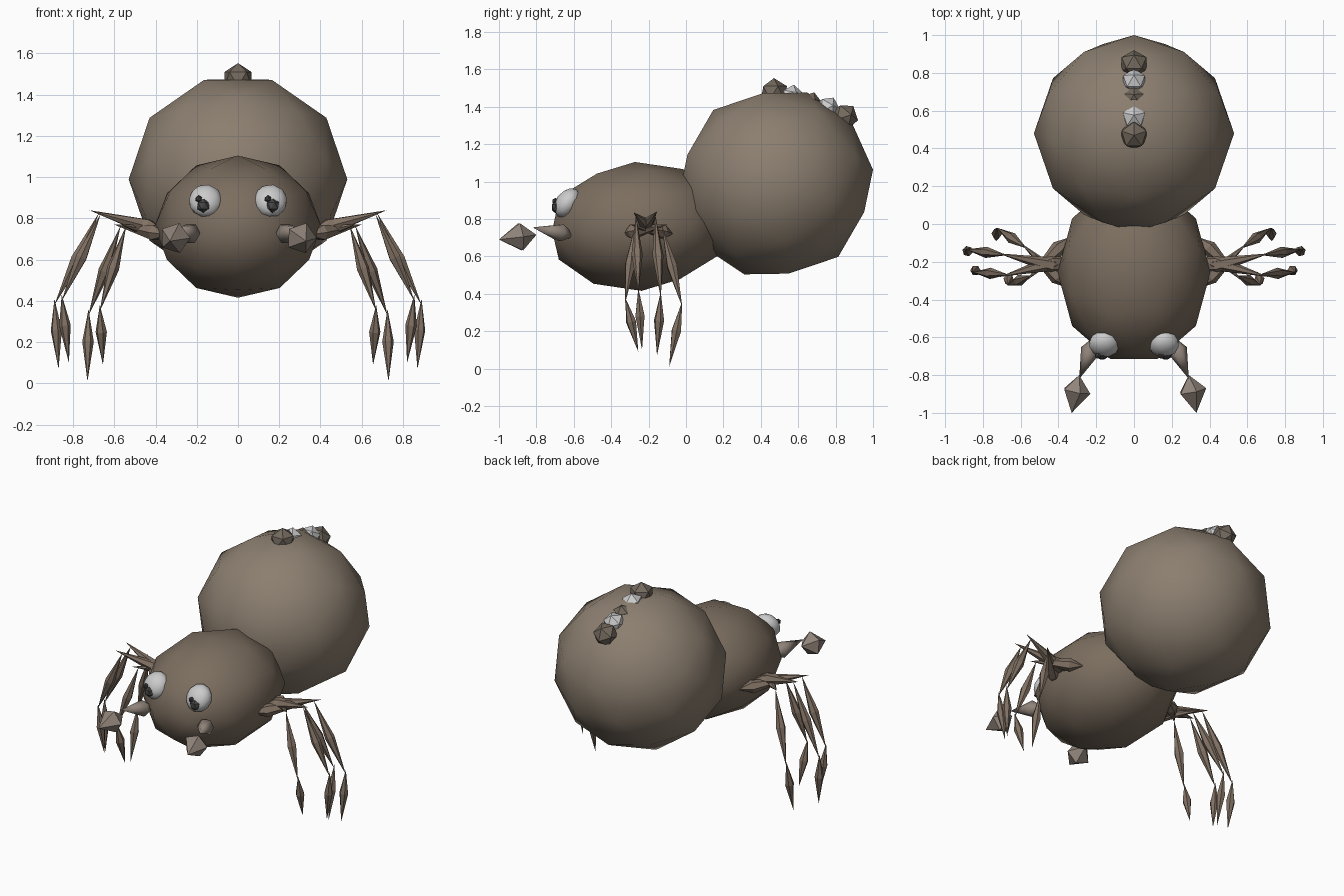
import bpy, bmesh, math
from mathutils import Matrix, Vector

if "Cube" in bpy.data.objects:
    bpy.data.objects.remove(bpy.data.objects["Cube"])


def material(name, rgb):
    m = bpy.data.materials.new(name)
    m.diffuse_color = (*rgb, 1)
    m.use_nodes = True
    m.node_tree.nodes["Principled BSDF"].inputs["Base Color"].default_value = m.diffuse_color
    return m


HEAD = material("head_brown", (0.20, 0.155, 0.115))
BELLY = material("abdomen_brown", (0.26, 0.21, 0.16))
LEG = material("leg_brown", (0.22, 0.165, 0.125))
FANG = material("fang_brown", (0.28, 0.23, 0.195))
BUMP = material("bump_brown", (0.17, 0.14, 0.11))
PALE = material("pale_grey", (0.6, 0.6, 0.6))
DARK = material("dark_grey", (0.06, 0.06, 0.06))


def finish(bm, name, mat, smooth):
    bmesh.ops.recalc_face_normals(bm, faces=bm.faces[:])
    for f in bm.faces:
        f.smooth = smooth
    me = bpy.data.meshes.new(name)
    bm.to_mesh(me)
    bm.free()
    me.materials.append(mat)
    ob = bpy.data.objects.new(name, me)
    bpy.context.collection.objects.link(ob)
    return ob


def ball(name, loc, scale, mat, sub=2, turn=Matrix(), tilt=0, smooth=True):
    """Icosphere: turned, scaled along the axes, tilted about x."""
    bm = bmesh.new()
    m = (Matrix.Translation(loc) @ Matrix.Rotation(math.radians(tilt), 4, 'X')
         @ Matrix.Diagonal((*scale, 1)) @ turn)
    bmesh.ops.create_icosphere(bm, subdivisions=sub, radius=1, matrix=m)
    return finish(bm, name, mat, smooth)


def spindle(name, a, b, r, t, mat, sides=6, smooth=False):
    """Two cones base to base from a to b, widest at fraction t."""
    a, b = Vector(a), Vector(b)
    q = (b - a).to_track_quat('Z', 'Y')
    mid = a.lerp(b, t)
    bm = bmesh.new()
    va, vb = bm.verts.new(a), bm.verts.new(b)
    ring = []
    for i in range(sides):
        w = 2 * math.pi * i / sides
        ring.append(bm.verts.new(mid + q @ Vector((r * math.cos(w), r * math.sin(w), 0))))
    for i in range(sides):
        j = (i + 1) % sides
        bm.faces.new((va, ring[j], ring[i]))
        bm.faces.new((vb, ring[i], ring[j]))
    return finish(bm, name, mat, smooth)


# Abdomen: icosphere with its pole pointing backwards
to_back = Matrix(((0, 1, 0, 0), (0, 0, 1, 0), (1, 0, 0, 0), (0, 0, 0, 1)))
ball("abdomen", (0, 0.48, 0.99), (0.53, 0.525, 0.512), BELLY, turn=to_back, tilt=8)

# Head and thorax in one egg
quarter = Matrix.Rotation(math.pi / 2, 4, 'Z')
ball("head", (0, -0.255, 0.76), (0.405, 0.485, 0.345), HEAD, turn=quarter, tilt=3)

# Row of bumps over the back: y, z, radius
bumps = [(0.47, 1.475, 0.078), (0.565, 1.45, 0.068), (0.665, 1.42, 0.06),
         (0.755, 1.39, 0.068), (0.845, 1.345, 0.077)]
for i, (y, z, r) in enumerate(bumps):
    ball(f"back_bump_{i + 1}", (0, y, z), (r, r, r), PALE if i % 2 else BUMP,
         sub=1, turn=quarter, tilt=-10 * i, smooth=False)

# Legs: hip, first knee, second knee, foot (right side)
legs = {
    "rear": [(0.34, -0.34, 0.72), (0.60, -0.10, 0.77), (0.725, -0.02, 0.33), (0.73, -0.09, 0.01)],
    "mid_rear": [(0.34, -0.24, 0.73), (0.72, -0.155, 0.84), (0.89, -0.135, 0.38), (0.87, -0.155, 0.07)],
    "mid_front": [(0.34, -0.18, 0.73), (0.71, -0.28, 0.835), (0.855, -0.255, 0.40), (0.82, -0.235, 0.10)],
    "front": [(0.34, -0.07, 0.72), (0.57, -0.30, 0.77), (0.67, -0.325, 0.35), (0.655, -0.255, 0.09)],
}

for side, s in (("right", 1), ("left", -1)):
    def mx(p):
        return Vector((s * p[0], p[1], p[2]))

    for name, (hip, k1, k2, foot) in legs.items():
        hip, k1, k2, foot = mx(hip), mx(k1), mx(k2), mx(foot)
        start = hip.lerp(k1, 0.88)
        spindle(f"{side}_{name}_upper_leg", hip, k1, 0.042, 0.25, LEG)
        spindle(f"{side}_{name}_middle_leg", start, k2, 0.03, 0.5, LEG)
        spindle(f"{side}_{name}_lower_leg", k2 + Vector((0, 0, 0.03)), foot, 0.028, 0.45, LEG)

    # Eye, pupil and glint
    ball(f"{side}_eye", mx((0.157, -0.635, 0.885)), (0.083, 0.062, 0.088), PALE, tilt=-35)
    ball(f"{side}_pupil", mx((0.168, -0.693, 0.862)), (0.036, 0.028, 0.036), DARK,
         sub=1, smooth=False)
    ball(f"{side}_pupil_glint", mx((0.168, -0.698, 0.895)) - Vector((0.023, 0, 0)),
         (0.018, 0.018, 0.018), DARK, sub=1, smooth=False)

    # Jaw stalk and pointed tip
    spindle(f"{side}_jaw_stalk", mx((0.29, -0.82, 0.755)), mx((0.20, -0.59, 0.71)),
            0.052, 0.65, FANG, smooth=True)
    spindle(f"{side}_jaw_tip", mx((0.29, -0.80, 0.715)), mx((0.33, -1.0, 0.69)),
            0.077, 0.42, FANG, sides=5)
